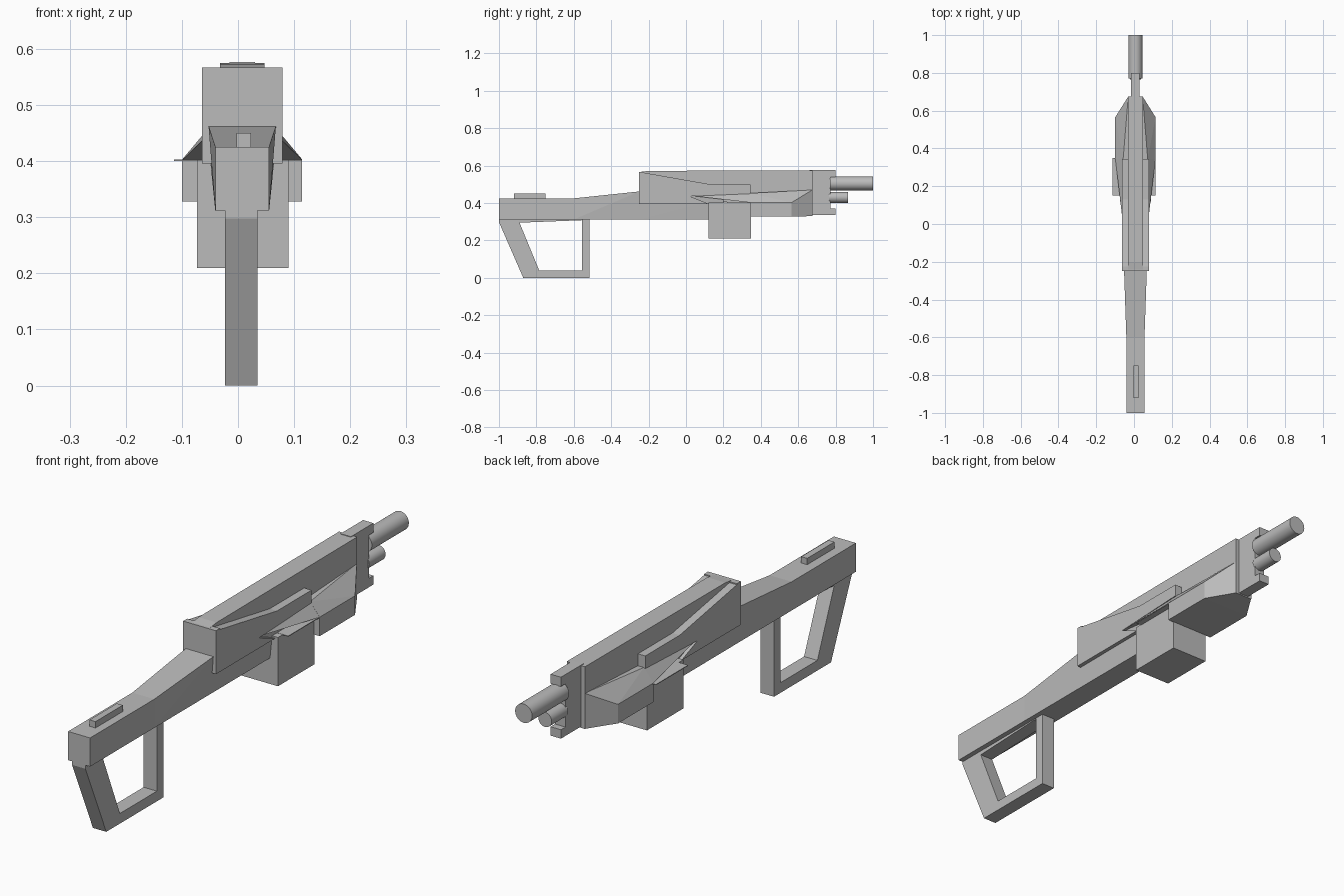
import bpy, bmesh, math
from mathutils import Matrix

cube = bpy.data.objects.get("Cube")
if cube:
    bpy.data.objects.remove(cube, do_unlink=True)

CX = 0.0075  # middle of the body across x

grey = bpy.data.materials.new("plain grey")
grey.use_nodes = True
colour = (0.5, 0.5, 0.5, 1)
grey.diffuse_color = colour
grey.node_tree.nodes["Principled BSDF"].inputs["Base Color"].default_value = colour


def finish(name, bm):
    bmesh.ops.recalc_face_normals(bm, faces=bm.faces[:])
    mesh = bpy.data.meshes.new(name)
    bm.to_mesh(mesh)
    bm.free()
    mesh.materials.append(grey)
    obj = bpy.data.objects.new(name, mesh)
    bpy.context.collection.objects.link(obj)
    return obj


def prism(name, profile, x0, x1):
    """Extrude a (y, z) side profile across x."""
    bm = bmesh.new()
    face = bm.faces.new([bm.verts.new((x0, y, z)) for y, z in profile])
    new = bmesh.ops.extrude_face_region(bm, geom=[face])["geom"]
    verts = [v for v in new if isinstance(v, bmesh.types.BMVert)]
    bmesh.ops.translate(bm, verts=verts, vec=(x1 - x0, 0, 0))
    return finish(name, bm)


def box(name, x0, x1, y0, y1, z0, z1):
    return prism(name, [(y0, z0), (y1, z0), (y1, z1), (y0, z1)], x0, x1)


def hull(name, points):
    bm = bmesh.new()
    for p in points:
        bm.verts.new(p)
    result = bmesh.ops.convex_hull(bm, input=bm.verts[:])
    loose = set(result["geom_interior"]) | set(result["geom_unused"])
    bmesh.ops.delete(bm, geom=[v for v in loose if isinstance(v, bmesh.types.BMVert)])
    return finish(name, bm)


def both(points):
    """Repeat (half width, y, z) points on both sides of the body."""
    return [(CX + s * w, y, z) for w, y, z in points for s in (-1, 1)]


def barrel(name, radius, y0, y1, z):
    bm = bmesh.new()
    bmesh.ops.create_cone(bm, cap_ends=True, segments=32, radius1=radius,
                          radius2=radius, depth=y1 - y0)
    place = Matrix.Translation((CX, (y0 + y1) / 2, z))
    bmesh.ops.transform(bm, verts=bm.verts[:],
                        matrix=place @ Matrix.Rotation(math.pi / 2, 4, "X"))
    obj = finish(name, bm)
    bpy.ops.object.select_all(action="DESELECT")
    obj.select_set(True)
    bpy.context.view_layer.objects.active = obj
    bpy.ops.object.shade_smooth_by_angle(angle=math.radians(40))


# Stock: straight butt, then a neck that widens at the top
box("stock_butt", CX - .048, CX + .048, -1, -.6, .312, .425)
hull("stock_neck", both([(.048, -.6, .312), (.048, -.6, .425),
                         (.048, -.25, .312), (.06, -.25, .462)]))
hull("lower_body", both([(.048, -.25, .312), (.06, -.25, .462),
                         (.048, .2, .312), (.06, .2, .43)]))
box("rear_sight", -.003, .023, -.92, -.75, .42, .45)

# Open grip loop below the stock
prism("grip_loop", [(-1, .298), (-.87, 0), (-.515, 0), (-.515, .316),
                    (-.555, .316), (-.555, .04), (-.785, .04), (-.89, .295),
                    (-.56, .308), (-.56, .316), (-1, .316)], -.023, .035)

# Receiver core, with a sloping cheek on either side
prism("receiver_core", [(-.24, .42), (.345, .4), (.345, .33), (.675, .33),
                        (.675, .575), (-.2, .572), (-.24, .567)],
      -.032, .047)
cheek = [(-.25, .396), (.12, .396), (.02, .436), (.345, .45),
         (.345, .5), (.13, .5), (-.25, .567)]
prism("right_cheek", cheek, -.064, -.03)
prism("left_cheek", cheek, .045, .079)
box("receiver_back", -.064, .079, -.25, -.225, .396, .567)

# Magazine
box("magazine", -.073, .09, .12, .347, .21, .402)

# Fore guard: faceted hull tapering into the core
hull("fore_guard", both([
    (.107, .345, .328), (.107, .565, .328), (.038, .675, .33),
    (.107, .345, .403), (.107, .565, .403),
    (.065, .345, .453), (.038, .675, .47)]))

# Fins running back from the guard, and thin ledges over the magazine
for side, s in (("right", -1), ("left", 1)):
    hull(side + "_fin", [(CX + s * w, y, z) for w, y, z in (
        (.068, .02, .44), (.107, .35, .402), (.065, .35, .453),
        (.068, .35, .402), (.04, .02, .44), (.04, .35, .402))])
    edges = sorted((s * .06, s * .114))
    box(side + "_ledge", edges[0], edges[1], .15, .35, .4, .403)

# Muzzle block, notched at the front around the barrels
prism("muzzle_block", [(.66, .335), (.8, .335), (.8, .37), (.772, .37),
                       (.772, .54), (.8, .54), (.8, .577), (.66, .577)],
      -.015, .03)
barrel("upper_barrel", .037, .77, 1, .505)
barrel("lower_barrel", .029, .765, .867, .43)
